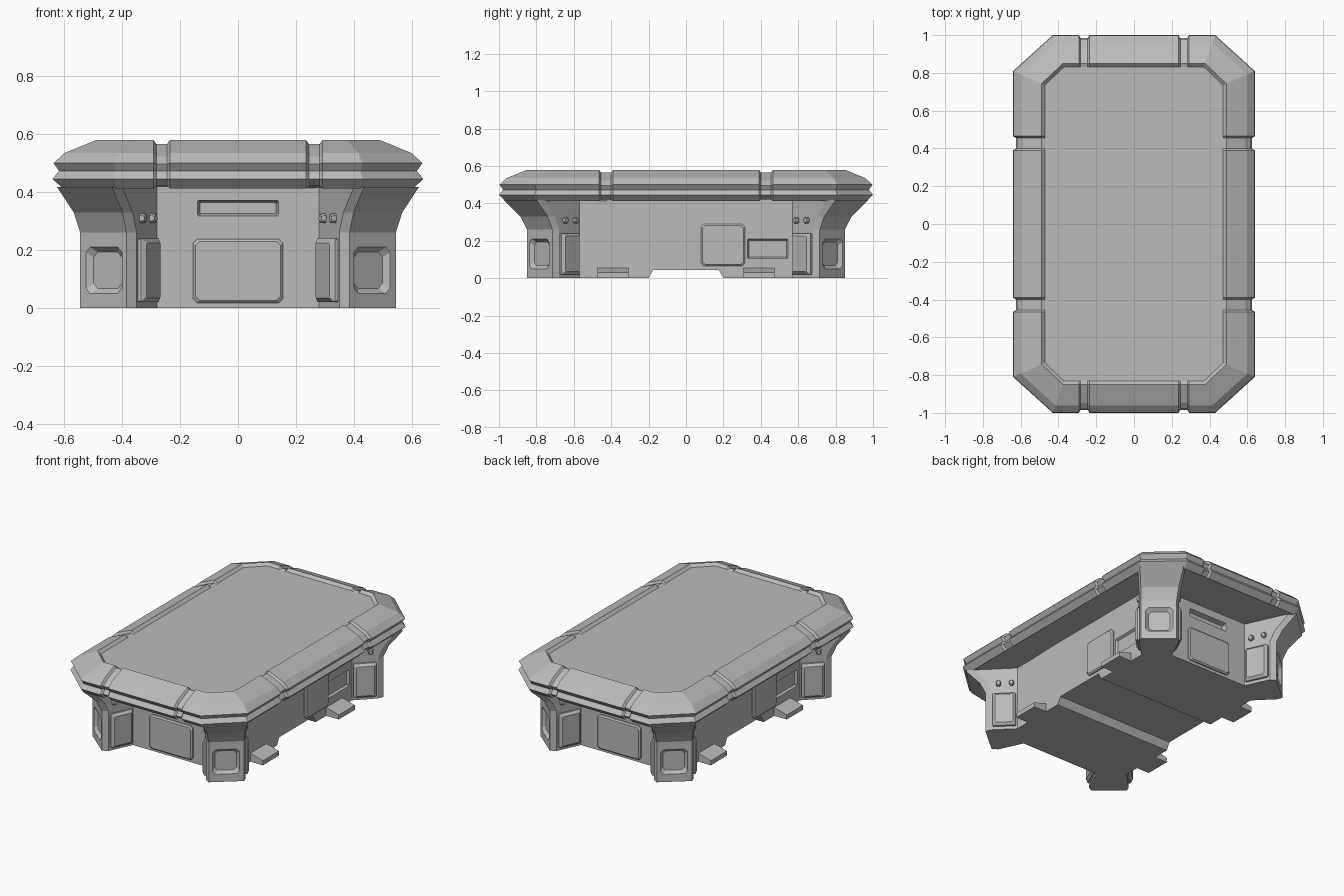
import bpy, bmesh
from mathutils import Vector

cube = bpy.data.objects.get("Cube")
if cube:
    bpy.data.objects.remove(cube, do_unlink=True)

grey = bpy.data.materials.new("plain_grey")
grey.use_nodes = True
colour = (0.5, 0.5, 0.5, 1)
grey.diffuse_color = colour
grey.node_tree.nodes["Principled BSDF"].inputs["Base Color"].default_value = colour


def loft(name, rings, closed=False):
    """Join equal rings of points with quads; cap both ends, or join last to first."""
    bm = bmesh.new()
    rows = [[bm.verts.new(p) for p in ring] for ring in rings]
    n = len(rows[0])
    pairs = list(zip(rows, rows[1:]))
    for a, b in pairs:
        for i in range(n):
            j = (i + 1) % n
            bm.faces.new((a[i], a[j], b[j], b[i]))
    bm.faces.new(rows[0])
    bm.faces.new(rows[-1])
    bmesh.ops.recalc_face_normals(bm, faces=bm.faces)
    mesh = bpy.data.meshes.new(name)
    bm.to_mesh(mesh)
    bm.free()
    mesh.materials.append(grey)
    obj = bpy.data.objects.new(name, mesh)
    bpy.context.collection.objects.link(obj)
    return obj


def plate(name, p, q, z0, z1, layers, corner):
    """Rectangle with cut corners on the upright plane p-q; layers are (height, shrink)."""
    p, q = Vector((*p, 0)), Vector((*q, 0))
    u = (q - p).normalized()
    out = Vector((u.y, -u.x, 0))
    w, h = (q - p).length / 2, (z1 - z0) / 2
    mid = (p + q) / 2 + Vector((0, 0, (z0 + z1) / 2))
    rings = []
    for height, s in layers:
        a, b, c = w - s, h - s, corner
        outline = [(a, -b + c), (a, b - c), (a - c, b), (c - a, b),
                   (-a, b - c), (-a, c - b), (c - a, -b), (a - c, -b)]
        rings.append([mid + u * x + Vector((0, 0, y)) + out * height for x, y in outline])
    return loft(name, rings)


def carve(obj, cutters):
    """Subtract the cutters and remove them."""
    for cutter in cutters:
        mod = obj.modifiers.new("cut", "BOOLEAN")
        mod.operation, mod.solver, mod.object = "DIFFERENCE", "EXACT", cutter
    deps = bpy.context.evaluated_depsgraph_get()
    mesh = bpy.data.meshes.new_from_object(obj.evaluated_get(deps))
    obj.modifiers.clear()
    obj.data = mesh
    for cutter in cutters:
        bpy.data.objects.remove(cutter, do_unlink=True)


def four_corners(obj):
    mod = obj.modifiers.new("mirror", "MIRROR")
    mod.use_axis = (True, True, False)
    mod.use_mirror_merge = False


def along(p, q, t):
    return (p[0] + (q[0] - p[0]) * t, p[1] + (q[1] - p[1]) * t)


# Lid: one profile carried round the cut-corner outline, shrunk at the notches
full = [(.035, .412), (0, .446), (.022, .473), (.003, .5), (.04, .535), (.15, .58), (.168, .563)]
notch = [(.045, .422), (.016, .446), (.034, .473), (.02, .497), (.052, .523), (.15, .566), (.168, .56)]
side_in, end_in = (-1, 0), (0, -1)
quarter = [(.64, y, side_in, prof) for y, prof in
           ((.39, full), (.4, notch), (.455, notch), (.465, full))]
quarter += [(.64, .81, (-1, -.45), full), (.43, 1, (-.36, -1), full)]
quarter += [(x, 1, end_in, prof) for x, prof in
            ((.292, full), (.282, notch), (.245, notch), (.235, full))]
stations = []
for sx, sy in ((1, 1), (-1, 1), (-1, -1), (1, -1)):
    for x, y, m, prof in (quarter if sx * sy > 0 else quarter[::-1]):
        stations.append([(sx * (x + m[0] * d), sy * (y + m[1] * d), z) for d, z in prof])
loft("lid", list(zip(*stations)))

# Body: side outline with a channel under the middle
WX, WY = .42, .68
outline = [(-WY, 0), (-.2, 0), (-.175, .045), (.175, .045), (.2, 0), (WY, 0), (WY, .42), (-WY, .42)]
body = loft("body", [[(x, y, z) for y, z in outline] for x in (-WX, WX)])

raised = [(-.01, 0), (.008, 0), (.016, .008)]
sunk = [(.02, -.008), (0, 0), (-.014, .008)]
cutters = []
for s, end, flank in ((1, "front", "left"), (-1, "back", "right")):
    # End walls: access plate and slot
    plate(end + "_plate", (-.155 * s, -WY * s), (.155 * s, -WY * s), .018, .238, raised, .014)
    cutters.append(plate("slot_cutter", (-.14 * s, -WY * s), (.14 * s, -WY * s), .318, .372,
                         [(.02, 0), (0, 0), (-.03, .008)], .004))
    # Long walls: rounded plate and sunk label panel
    plate(flank + "_plate", (WX * s, .08 * s), (WX * s, .315 * s), .065, .29, raised, .016)
    cutters.append(plate("panel_cutter", (WX * s, .33 * s), (WX * s, .545 * s), .105, .21, sunk, .003))
    # Wedge feet
    for y, where in ((-.39, "front"), (.39, "back")):
        wedge = [(.38, 0), (.51, 0), (.51, .03), (.41, .057), (.38, .057)]
        loft(f"{flank}_{where}_foot", [[(s * x, y + dy, z) for x, z in wedge] for dy in (-.083, .083)])
carve(body, cutters)

# Corner legs: upright below, flaring out to the lid
low = [(.28, WY), (.42, .57), (.53, .68), (.545, .715), (.385, .85), (.35, .83)]
high = [(.28, WY), (.42, .57), (.605, .755), (.625, .80), (.435, .975), (.40, .945)]
rings = []
for z, t in ((0, 0), (.26, 0), (.33, .28), (.418, 1)):
    rings.append([(*along(a, b, t), z) for a, b in zip(low, high)])
leg = loft("corner_legs", rings)
wall_end, wall_side, side_edge, face_side, face_end, end_edge = low
carve(leg, [plate("leg_cutter", along(face_side, face_end, .13), along(face_side, face_end, .9),
                  .05, .21, [(.02, -.012), (0, 0), (-.02, .017)], .018)])
four_corners(leg)

# Flank pads and bolts on both sides of every leg
pad = [(-.02, 0), (.012, 0), (.026, .015)]
for name, p, q in (("end", end_edge, wall_end), ("side", wall_side, side_edge)):
    four_corners(plate(name + "_leg_pads", along(p, q, .06), along(p, q, .94), .02, .24, pad, .004))
    for i, t in enumerate((.22, .72)):
        four_corners(plate(f"{name}_bolts_{i + 1}", along(p, q, t - .09), along(p, q, t + .09),
                           .294, .326, [(-.03, 0), (.012, 0), (.018, .004)], .007))
